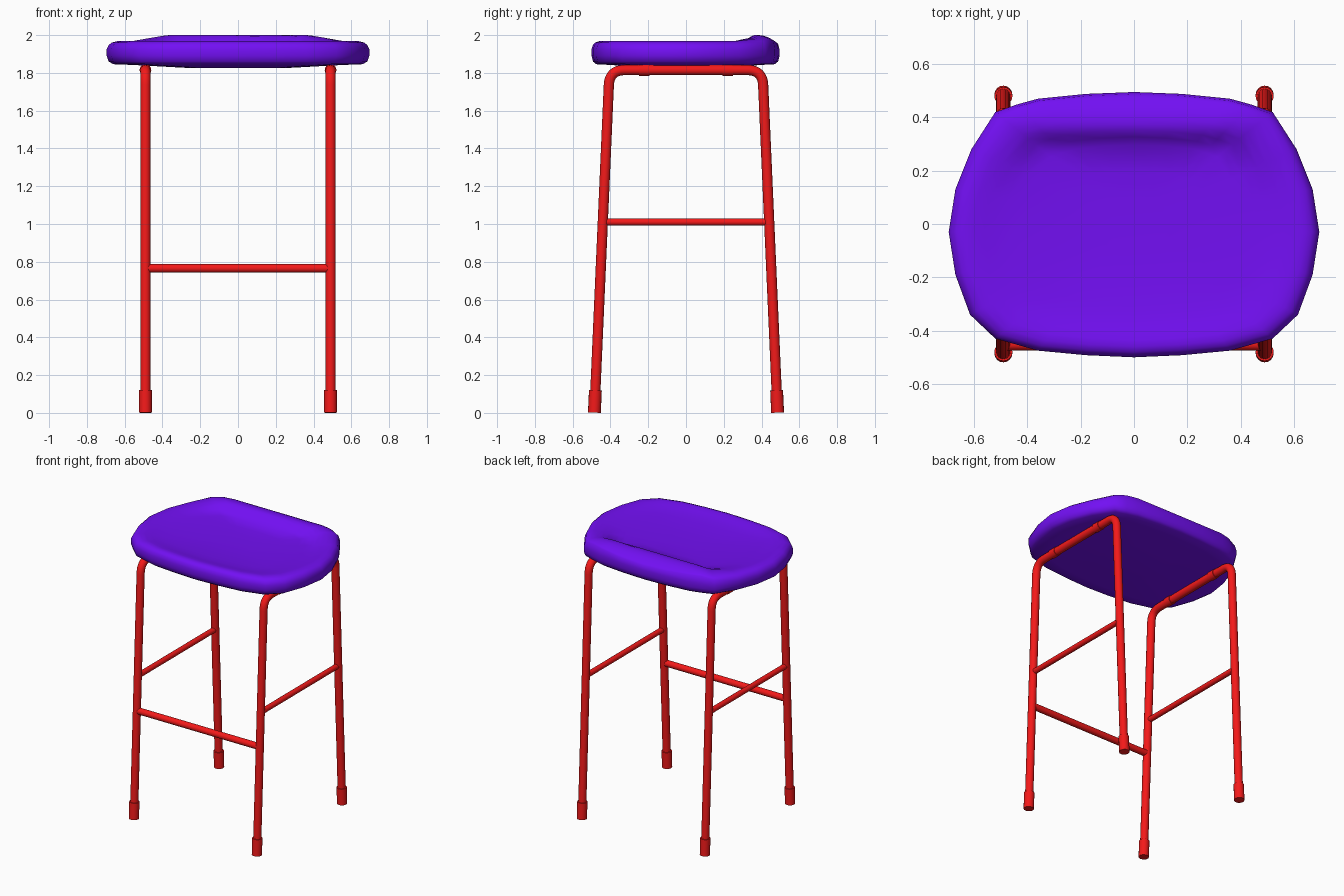
import bpy, bmesh, math
from mathutils import Vector

if "Cube" in bpy.data.objects:
    bpy.data.objects.remove(bpy.data.objects["Cube"])


def material(name, rgb):
    m = bpy.data.materials.new(name)
    m.diffuse_color = (*rgb, 1)
    m.use_nodes = True
    m.node_tree.nodes["Principled BSDF"].inputs["Base Color"].default_value = m.diffuse_color
    return m


red = material("red_paint", (0.9, 0.01, 0.01))
purple = material("purple_seat", (0.17, 0.005, 0.9))


def smooth(ob, angle):
    bpy.ops.object.select_all(action='DESELECT')
    bpy.context.view_layer.objects.active = ob
    ob.select_set(True)
    bpy.ops.object.shade_smooth_by_angle(angle=math.radians(angle))


def tube(name, pts, radius):
    """Round capped tube swept along a path, turned into a mesh."""
    cu = bpy.data.curves.new(name, 'CURVE')
    cu.dimensions = '3D'
    cu.bevel_depth = radius
    cu.bevel_resolution = 6
    cu.use_fill_caps = True
    sp = cu.splines.new('POLY')
    sp.points.add(len(pts) - 1)
    for p, co in zip(sp.points, pts):
        p.co = (*co, 1)
    ob = bpy.data.objects.new(name, cu)
    bpy.context.collection.objects.link(ob)
    bpy.ops.object.select_all(action='DESELECT')
    bpy.context.view_layer.objects.active = ob
    ob.select_set(True)
    bpy.ops.object.convert(target='MESH')
    ob = bpy.context.view_layer.objects.active
    ob.name = name
    ob.data.materials.clear()
    ob.data.materials.append(red)
    smooth(ob, 40)
    return ob


# frame dimensions
LEG_X, TOP_Z, FOOT_Y, KNEE_Y, R = 0.49, 1.815, 0.485, 0.405, 0.027


def leg_y(z):
    return FOOT_Y + (KNEE_Y - FOOT_Y) * z / TOP_Z


def leg_path(x):
    """Foot, rounded shoulder, top rail, mirrored down the other side."""
    corner = Vector((x, KNEE_Y, TOP_Z))
    a = Vector((x, leg_y(TOP_Z - 0.08), TOP_Z - 0.08))
    b = Vector((x, KNEE_Y - 0.08, TOP_Z))
    half = [Vector((x, leg_y(0.01), 0.01))]
    for i in range(9):
        t = i / 8
        half.append(a * (1 - t) ** 2 + corner * 2 * t * (1 - t) + b * t * t)
    return half + [Vector((x, -p.y, p.z)) for p in reversed(half)]


for side, x in (("left", -LEG_X), ("right", LEG_X)):
    tube(side + "_leg_frame", leg_path(x), R)
    tube(side + "_side_rung", [(x, -leg_y(1.01), 1.01), (x, leg_y(1.01), 1.01)], 0.019)
    for end, s in (("front", -1), ("back", 1)):
        # rubber foot sleeve
        tube(f"{side}_{end}_foot", [(x, s * leg_y(0), 0.0015), (x, s * leg_y(0.12), 0.12)], 0.034)
        # seat mounting sleeve on the top rail
        tube(f"{side}_{end}_mount", [(x, s * 0.222 - 0.028, TOP_Z), (x, s * 0.222 + 0.028, TOP_Z)], 0.031)

fy = -leg_y(0.765)
tube("front_footrest", [(-LEG_X, fy, 0.765), (LEG_X, fy, 0.765)], 0.023)

# seat: scaled outline rings, with a raised roll along the back
half = [(0, 0.495), (0.18, 0.488), (0.36, 0.47), (0.44, 0.448), (0.52, 0.42), (0.61, 0.28),
        (0.67, 0.13), (0.695, -0.03), (0.67, -0.19), (0.615, -0.34), (0.52, -0.43),
        (0.36, -0.475), (0.18, -0.492), (0, -0.5)]
outline = half + [(-x, y) for x, y in reversed(half[1:-1])]
rings = [(0.35, 1.825), (0.8, 1.842), (0.95, 1.846), (0.985, 1.86), (1.0, 1.89), (1.0, 1.925),
         (0.985, 1.948), (0.96, 1.961), (0.92, 1.968), (0.87, 1.966), (0.81, 1.96),
         (0.76, 1.955), (0.71, 1.951), (0.66, 1.948), (0.6, 1.945), (0.4, 1.938), (0.2, 1.935)]


def ramp(v, lo, hi):
    t = min(1, max(0, (v - lo) / (hi - lo)))
    return t * t * (3 - 2 * t)


def back_roll(x, y, z):
    if z < 1.93:
        return z
    target = 2.0 - 4 * max(0, y - 0.38) ** 2
    w = ramp(y, 0.28, 0.365) * (1 - ramp(abs(x), 0.36, 0.58))
    return z + w * max(0, target - z)


bm = bmesh.new()
loops = []
for s, z in rings:
    loops.append([bm.verts.new((x * s, y * s, back_roll(x * s, y * s, z))) for x, y in outline])
n = len(outline)
for a, b in zip(loops, loops[1:]):
    for i in range(n):
        j = (i + 1) % n
        bm.faces.new((a[i], a[j], b[j], b[i]))
bm.faces.new(loops[0])
bm.faces.new(loops[-1])
bmesh.ops.recalc_face_normals(bm, faces=bm.faces)
me = bpy.data.meshes.new("seat")
bm.to_mesh(me)
bm.free()
me.materials.append(purple)
seat = bpy.data.objects.new("seat", me)
bpy.context.collection.objects.link(seat)
smooth(seat, 50)
